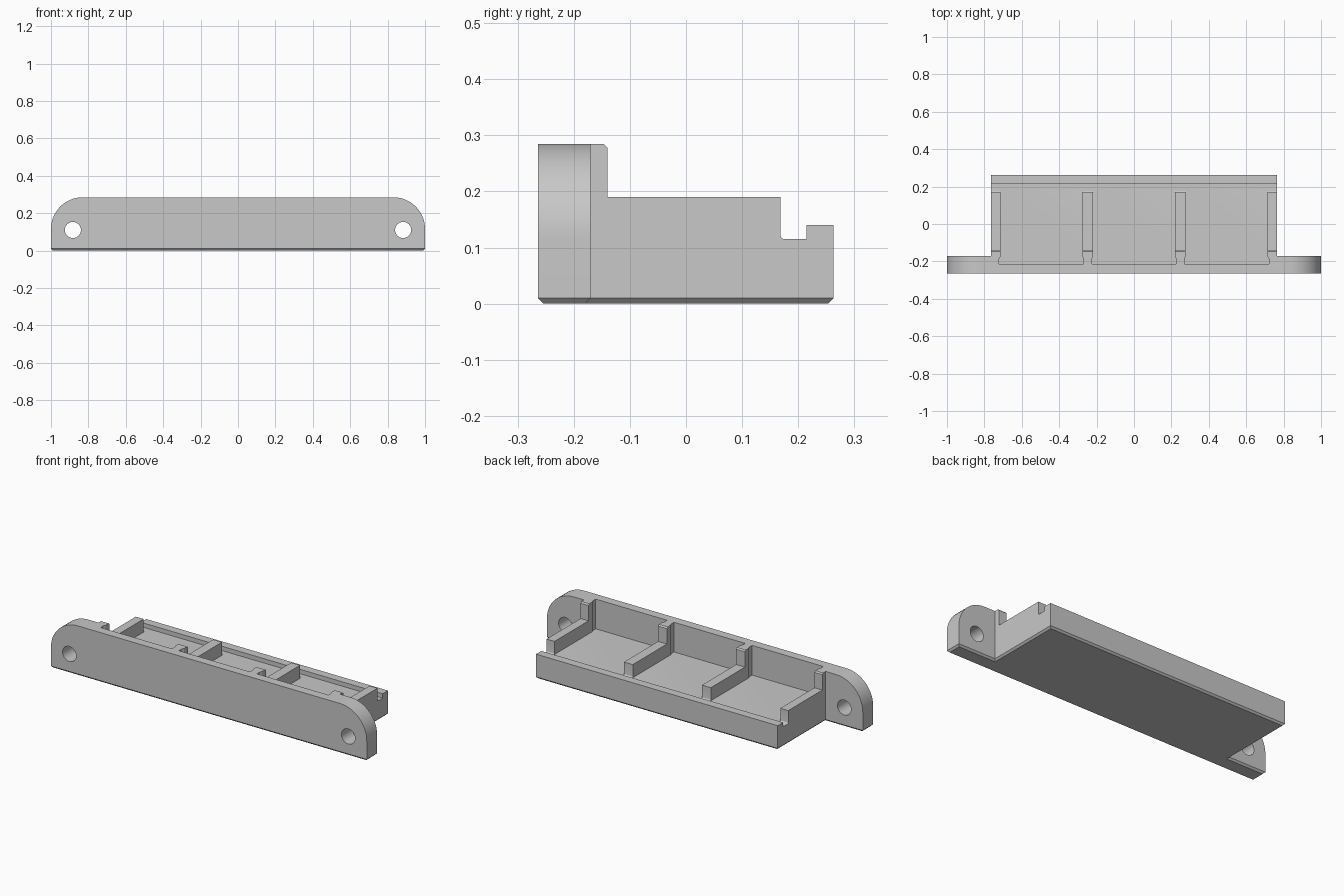
import bpy, bmesh, math
from mathutils import Matrix, Vector

cube = bpy.data.objects.get("Cube")
if cube:
    bpy.data.objects.remove(cube, do_unlink=True)

grey = bpy.data.materials.new("matte grey")
grey.use_nodes = True
colour = (0.58, 0.58, 0.58, 1)
grey.diffuse_color = colour
grey.node_tree.nodes["Principled BSDF"].inputs["Base Color"].default_value = colour

FRONT, EAR_BACK, BACK = -0.264, -0.17, 0.263
SIDE, TOP, FLOOR, RIB_TOP = 0.765, 0.285, 0.115, 0.19


def make_object(name, bm):
    bmesh.ops.recalc_face_normals(bm, faces=bm.faces)
    mesh = bpy.data.meshes.new(name)
    bm.to_mesh(mesh)
    bm.free()
    mesh.materials.append(grey)
    ob = bpy.data.objects.new(name, mesh)
    bpy.context.collection.objects.link(ob)
    return ob


def loft(rings):
    """Solid through rings of equal point count, capped at both ends."""
    bm = bmesh.new()
    loops = [[bm.verts.new(p) for p in ring] for ring in rings]
    n = len(loops[0])
    for low, high in zip(loops, loops[1:]):
        for i in range(n):
            j = (i + 1) % n
            bm.faces.new((low[i], low[j], high[j], high[i]))
    bm.faces.new(loops[0])
    bm.faces.new(loops[-1])
    return bm


def outline(z, inset=0.0):
    """T-shaped plan: wide front plate with a narrower tray behind."""
    half = [(1 - inset, FRONT + inset), (1 - inset, EAR_BACK - inset),
            (SIDE - inset, EAR_BACK - inset), (SIDE - inset, BACK - inset)]
    pts = half + [(-x, y) for x, y in reversed(half)]
    return [(x, y, z) for x, y in pts]


def cut(target, bm):
    cutter = make_object("cutter", bm)
    cutter.hide_render = True
    mod = target.modifiers.new("cut", "BOOLEAN")
    mod.operation, mod.solver, mod.object = "DIFFERENCE", "EXACT", cutter
    bpy.context.view_layer.objects.active = target
    bpy.ops.object.modifier_apply(modifier=mod.name)
    bpy.data.objects.remove(cutter, do_unlink=True)


# Solid block with a chamfered foot and rounded upper ear corners
bm = loft([outline(0, 0.01), outline(0.01), outline(TOP)])
corners = [e for e in bm.edges
           if abs(sum(v.co.x for v in e.verts)) > 1.99
           and all(v.co.z > 0.28 for v in e.verts)]
bmesh.ops.bevel(bm, geom=corners, offset=TOP - FLOOR, segments=16,
                profile=0.5, affect="EDGES")
tray = make_object("mounting_tray", bm)

# Side profile: rib tops, filleted groove and low back lip
r = 0.008
fillet = [(0.168 + r - r * math.cos(a), FLOOR + r - r * math.sin(a))
          for a in (math.pi / 2 * i / 4 for i in range(5))]
profile = [(-0.14, RIB_TOP), (0.168, RIB_TOP)] + fillet + [
    (0.215, FLOOR), (0.215, 0.14), (0.4, 0.14), (0.4, 0.4),
    (-0.147, 0.4), (-0.147, TOP), (-0.14, TOP - 0.007)]
cut(tray, loft([[(x, y, z) for y, z in profile] for x in (-0.9, 0.9)]))

# Three open bays between the ribs, narrowing the posts at the front wall
ribs = [(-0.74, 0.025), (-0.247, 0.028), (0.247, 0.028), (0.74, 0.025)]
for (a, wa), (b, wb) in zip(ribs, ribs[1:]):
    mid, half = (a + wa + b - wb) / 2, (b - wb - a - wa) / 2
    side = [(half, 0.19), (half, -0.175), (half + 0.006, -0.185),
            (half + 0.006, -0.213)]
    plan = side + [(-x, y) for x, y in reversed(side)]
    cut(tray, loft([[(mid + x, y, z) for x, y in plan] for z in (FLOOR, 0.4)]))

# Screw holes through the ears
for sign in (-1, 1):
    bm = bmesh.new()
    place = (Matrix.Translation(Vector((sign * 0.883, -0.22, 0.11)))
             @ Matrix.Rotation(math.pi / 2, 4, "X"))
    bmesh.ops.create_cone(bm, cap_ends=True, segments=40, radius1=0.043,
                          radius2=0.043, depth=0.3, matrix=place)
    cut(tray, bm)

# Smooth the curves while keeping the machined edges sharp
bpy.ops.object.select_all(action="DESELECT")
tray.select_set(True)
bpy.context.view_layer.objects.active = tray
bpy.ops.object.shade_smooth_by_angle(angle=math.radians(25))
